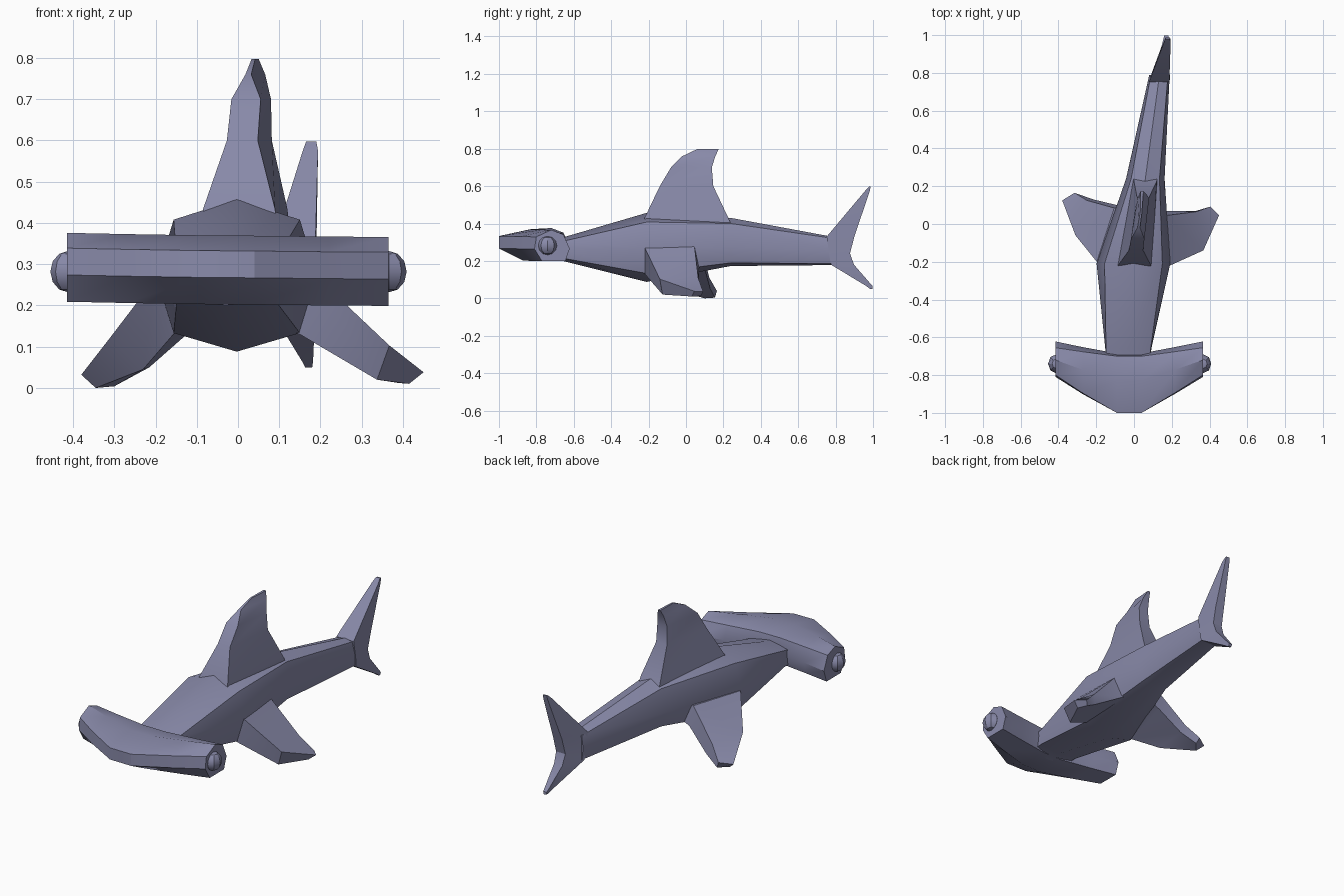
import bpy
import bmesh
import math
from mathutils import Matrix

cube = bpy.data.objects.get("Cube")
if cube:
    bpy.data.objects.remove(cube, do_unlink=True)

skin = bpy.data.materials.new("slate blue skin")
skin.use_nodes = True
colour = (0.25, 0.255, 0.40, 1.0)
skin.diffuse_color = colour
bsdf = next(n for n in skin.node_tree.nodes if n.type == 'BSDF_PRINCIPLED')
bsdf.inputs["Base Color"].default_value = colour
parts = []


def finish(name, bm):
    """Turn a bmesh into a named, coloured object."""
    bmesh.ops.recalc_face_normals(bm, faces=bm.faces)
    mesh = bpy.data.meshes.new(name)
    bm.to_mesh(mesh)
    bm.free()
    mesh.materials.append(skin)
    obj = bpy.data.objects.new(name, mesh)
    bpy.context.collection.objects.link(obj)
    parts.append(obj)


def loft(name, rings):
    """Skin a list of equal-length point rings and cap both ends."""
    bm = bmesh.new()
    loops = [[bm.verts.new(p) for p in ring] for ring in rings]
    n = len(loops[0])
    for a, b in zip(loops, loops[1:]):
        for i in range(n):
            j = (i + 1) % n
            bm.faces.new((a[i], a[j], b[j], b[i]))
    bm.faces.new(loops[0])
    bm.faces.new(loops[-1])
    finish(name, bm)


def blade(name, levels):
    """Upright fin: each level is z, front y, front x pair, back y, back x pair."""
    loft(name, [[(fl, yf, z), (fr, yf, z), (br, yb, z), (bl, yb, z)]
                for z, yf, fl, fr, yb, bl, br in levels])


# Body: y, centre x, side half width, corner half width, then heights
# of the top, upper corner, side, lower corner and belly
body = [
    (-0.74, -0.03, 0.115, 0.115, 0.31, 0.29, 0.26, 0.21, 0.20),
    (-0.66, -0.03, 0.122, 0.118, 0.325, 0.305, 0.26, 0.215, 0.20),
    (-0.21, -0.003, 0.195, 0.153, 0.457, 0.408, 0.27, 0.133, 0.088),
    (0.24, 0.06, 0.102, 0.075, 0.43, 0.40, 0.275, 0.19, 0.173),
    (0.79, 0.135, 0.054, 0.045, 0.328, 0.32, 0.25, 0.185, 0.178),
]
loft("body", [[(c, y, zt), (c + k, y, zu), (c + w, y, zs), (c + k, y, zl),
               (c, y, zb), (c - k, y, zl), (c - w, y, zs), (c - k, y, zu)]
              for y, c, w, k, zt, zu, zs, zl, zb in body])

# Hammer head: each row is y at the tip, y at the middle, height
head_rows = [(-0.80, -1.00, 0.333), (-0.72, -0.83, 0.370), (-0.655, -0.70, 0.345),
             (-0.622, -0.685, 0.27), (-0.645, -0.70, 0.203),
             (-0.77, -0.87, 0.203), (-0.81, -1.00, 0.268)]
# x, how far the section bulges forward, small tilt in height
stations = [(-0.415, 0.0, 0.006), (-0.27, 0.48, 0.003), (-0.09, 1.0, 0.0),
            (0.04, 1.0, -0.001), (0.22, 0.46, -0.003), (0.365, 0.0, -0.004)]
loft("hammer_head", [[(x, e + (m - e) * f, z + tilt) for e, m, z in head_rows]
                     for x, f, tilt in stations])

# Eyes: low sided balls on the two ends of the head
for name, x in (("right_eye", -0.412), ("left_eye", 0.366)):
    bm = bmesh.new()
    bmesh.ops.create_uvsphere(
        bm, u_segments=8, v_segments=6, radius=1.0,
        matrix=Matrix.Translation((x, -0.74, 0.282)) @ Matrix.Diagonal((0.043, 0.05, 0.05, 1)))
    finish(name, bm)

# Dorsal fin, leaning back and sideways
blade("dorsal_fin", [
    (0.38, -0.235, -0.09, 0.095, 0.25, -0.005, 0.125),
    (0.433, -0.22, -0.085, 0.09, 0.225, 0.0, 0.12),
    (0.60, -0.14, -0.027, 0.048, 0.146, 0.015, 0.082),
    (0.70, -0.08, -0.016, 0.055, 0.138, 0.02, 0.08),
    (0.76, -0.02, 0.018, 0.032, 0.157, 0.028, 0.066),
    (0.798, 0.06, 0.033, 0.042, 0.175, 0.035, 0.05),
])

# Tail fin, forked with a long upper lobe
blade("tail_fin", [
    (0.597, 0.98, 0.165, 0.19, 0.987, 0.168, 0.19),
    (0.575, 0.958, 0.157, 0.194, 0.983, 0.165, 0.192),
    (0.33, 0.752, 0.08, 0.187, 0.90, 0.135, 0.19),
    (0.24, 0.765, 0.08, 0.19, 0.877, 0.13, 0.187),
    (0.18, 0.775, 0.085, 0.187, 0.898, 0.135, 0.185),
    (0.065, 0.965, 0.155, 0.182, 0.998, 0.16, 0.182),
    (0.05, 0.985, 0.163, 0.18, 0.998, 0.165, 0.18),
])

# Pectoral fins: upper front, lower front, lower back, upper back at
# the root, middle and tip; the two sides are in different poses
loft("left_pectoral_fin", [
    [(0.10, -0.22, 0.28), (0.08, -0.22, 0.15), (0.06, 0.08, 0.19), (0.08, 0.05, 0.29)],
    [(0.19, -0.22, 0.27), (0.15, -0.22, 0.13), (0.14, 0.07, 0.16), (0.17, 0.045, 0.28)],
    [(0.367, -0.14, 0.103), (0.337, -0.125, 0.02), (0.33, 0.07, 0.045), (0.33, 0.065, 0.11)],
    [(0.45, 0.045, 0.038), (0.415, 0.03, 0.01), (0.39, 0.08, 0.012), (0.405, 0.092, 0.035)],
])
loft("right_pectoral_fin", [
    [(-0.10, -0.20, 0.28), (-0.08, -0.20, 0.15), (-0.02, 0.10, 0.19), (-0.04, 0.08, 0.28)],
    [(-0.197, -0.20, 0.27), (-0.155, -0.20, 0.132), (-0.09, 0.10, 0.16), (-0.105, 0.085, 0.27)],
    [(-0.31, -0.06, 0.122), (-0.23, -0.06, 0.045), (-0.215, 0.13, 0.05), (-0.25, 0.125, 0.11)],
    [(-0.38, 0.125, 0.032), (-0.345, 0.10, 0.0), (-0.30, 0.155, 0.004), (-0.315, 0.165, 0.04)],
])

# Soften the gentle creases only
bpy.ops.object.select_all(action='DESELECT')
for obj in parts:
    obj.select_set(True)
bpy.context.view_layer.objects.active = parts[0]
bpy.ops.object.shade_smooth_by_angle(angle=math.radians(30))
